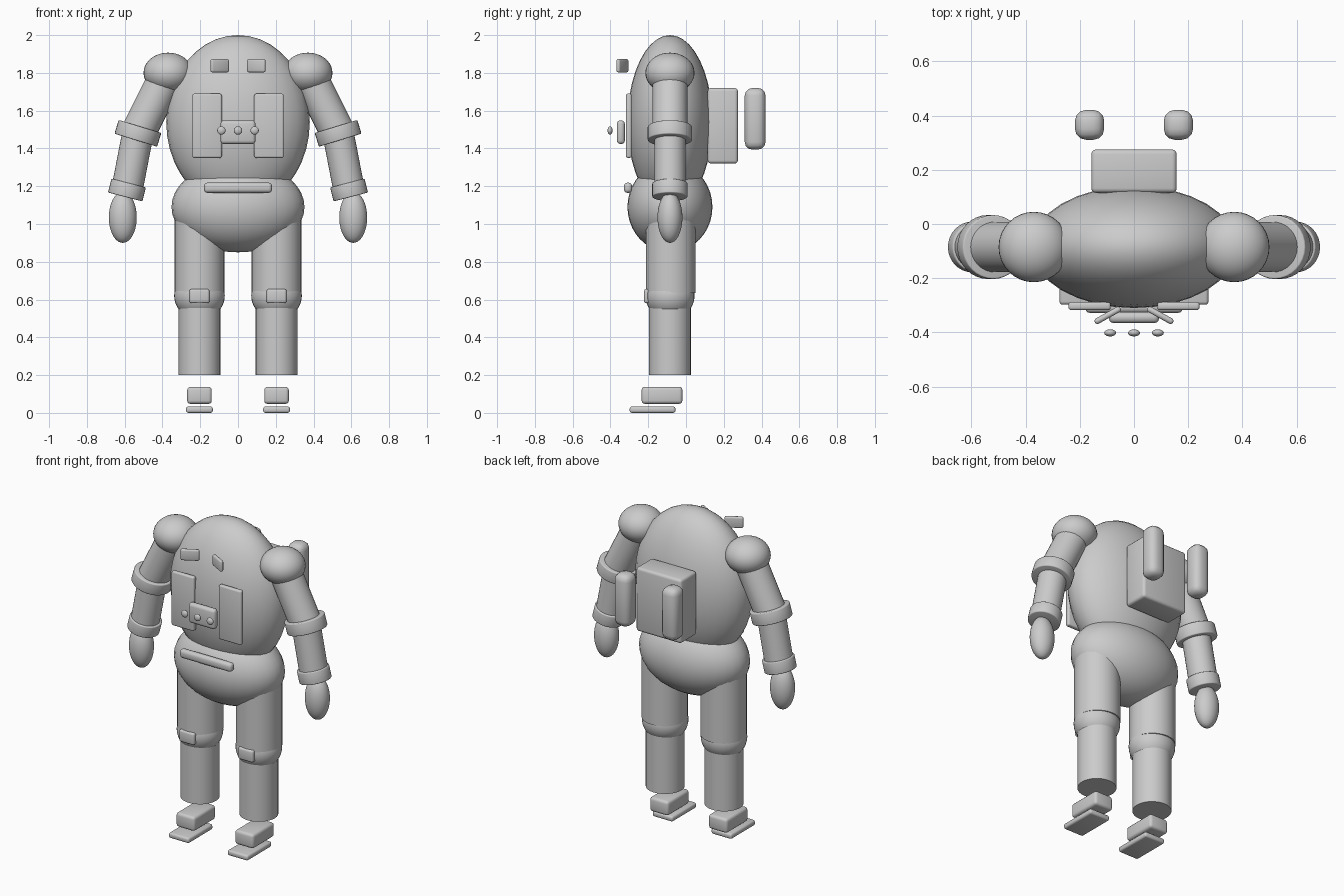
import bpy, math
from mathutils import Vector

if "Cube" in bpy.data.objects:
    bpy.data.objects.remove(bpy.data.objects["Cube"])

grey = bpy.data.materials.new("suit_grey")
grey.diffuse_color = (0.6, 0.6, 0.6, 1)
grey.use_nodes = True
grey.node_tree.nodes["Principled BSDF"].inputs["Base Color"].default_value = grey.diffuse_color
DEPTH = -0.085  # y of the body axis


def finish(name, bevel=0.0, segments=3):
    ob = bpy.context.object
    ob.name = name
    ob.data.materials.append(grey)
    bpy.ops.object.transform_apply(location=False, rotation=False, scale=True)
    if bevel:
        m = ob.modifiers.new("round", 'BEVEL')
        m.width, m.segments = bevel, segments
        m.limit_method = 'ANGLE'
        bpy.ops.object.modifier_apply(modifier=m.name)
    bpy.ops.object.shade_smooth_by_angle(angle=math.radians(40))
    return ob


def ball(name, loc, radii, tilt=0):
    bpy.ops.mesh.primitive_uv_sphere_add(segments=32, ring_count=20, location=loc,
                                         rotation=(0, tilt, 0))
    bpy.context.object.scale = radii
    return finish(name)


def box(name, loc, size, bevel, turn=0):
    bpy.ops.mesh.primitive_cube_add(size=1, location=loc, rotation=(0, 0, turn))
    bpy.context.object.scale = size
    return finish(name, bevel)


def tube(name, a, b, r, bevel=0.0):
    a, b = Vector(a), Vector(b)
    d = b - a
    bpy.ops.mesh.primitive_cylinder_add(vertices=32, radius=r, depth=d.length,
                                        location=(a + b) / 2)
    bpy.context.object.rotation_euler = d.to_track_quat('Z', 'Y').to_euler()
    return finish(name, bevel)


# Body
ball("torso", (0, DEPTH, 1.54), (0.38, 0.225, 0.46))
ball("pelvis", (0, DEPTH, 1.09), (0.352, 0.225, 0.24))
box("belt_plate", (0, -0.307, 1.192), (0.36, 0.043, 0.054), 0.018)

# Chest control box and buttons
box("control_box", (0, -0.345, 1.486), (0.185, 0.042, 0.125), 0.018)
for i in (-1, 0, 1):
    ball("button", (0.088 * i, -0.402, 1.495), (0.022, 0.013, 0.022))

# Backpack
box("backpack", (0, 0.195, 1.52), (0.315, 0.16, 0.40), 0.017)

for s, side in ((-1, "left"), (1, "right")):
    # Face and chest plates, tanks
    box(side + "_eye_plate", (0.097 * s, -0.337, 1.838), (0.108, 0.022, 0.07), 0.01,
        -s * math.radians(29))
    box(side + "_chest_plate", (0.164 * s, -0.303, 1.52), (0.156, 0.03, 0.34), 0.01)
    box(side + "_tank", (0.164 * s, 0.366, 1.557), (0.108, 0.11, 0.326), 0.04)

    # Arm
    shoulder = Vector((0.37 * s, DEPTH, 1.80))
    elbow = Vector((0.53 * s, DEPTH, 1.48))
    wrist = Vector((0.588 * s, DEPTH, 1.18))
    ball(side + "_shoulder", shoulder, (0.13, 0.13, 0.107))
    tube(side + "_upper_arm", shoulder, elbow, 0.093)
    tube(side + "_forearm", elbow, wrist, 0.083)
    for name, c, r, deg in (("elbow_band", elbow, 0.118, 17), ("wrist_band", wrist, 0.094, 14.5)):
        t = math.radians(deg)
        half = Vector((math.sin(t) * s, 0, -math.cos(t))) * 0.038
        tube(side + "_" + name, c - half, c + half, r, 0.006)
    ball(side + "_hand", (0.61 * s, DEPTH, 1.035), (0.074, 0.066, 0.135))

    # Leg
    x = 0.204 * s
    tube(side + "_thigh", (x, DEPTH + 0.004, 0.635), (x, DEPTH + 0.004, 1.08), 0.132)
    ball(side + "_knee", (x, DEPTH, 0.62), (0.134, 0.13, 0.125))
    box(side + "_knee_pad", (x, -0.2, 0.618), (0.106, 0.045, 0.075), 0.012)
    tube(side + "_shin", (x, DEPTH, 0.2), (x, DEPTH, 0.63), 0.111)
    box(side + "_foot", (x, -0.127, 0.093), (0.13, 0.216, 0.09), 0.017)
    box(side + "_sole", (x, -0.177, 0.017), (0.142, 0.242, 0.034), 0.012)
